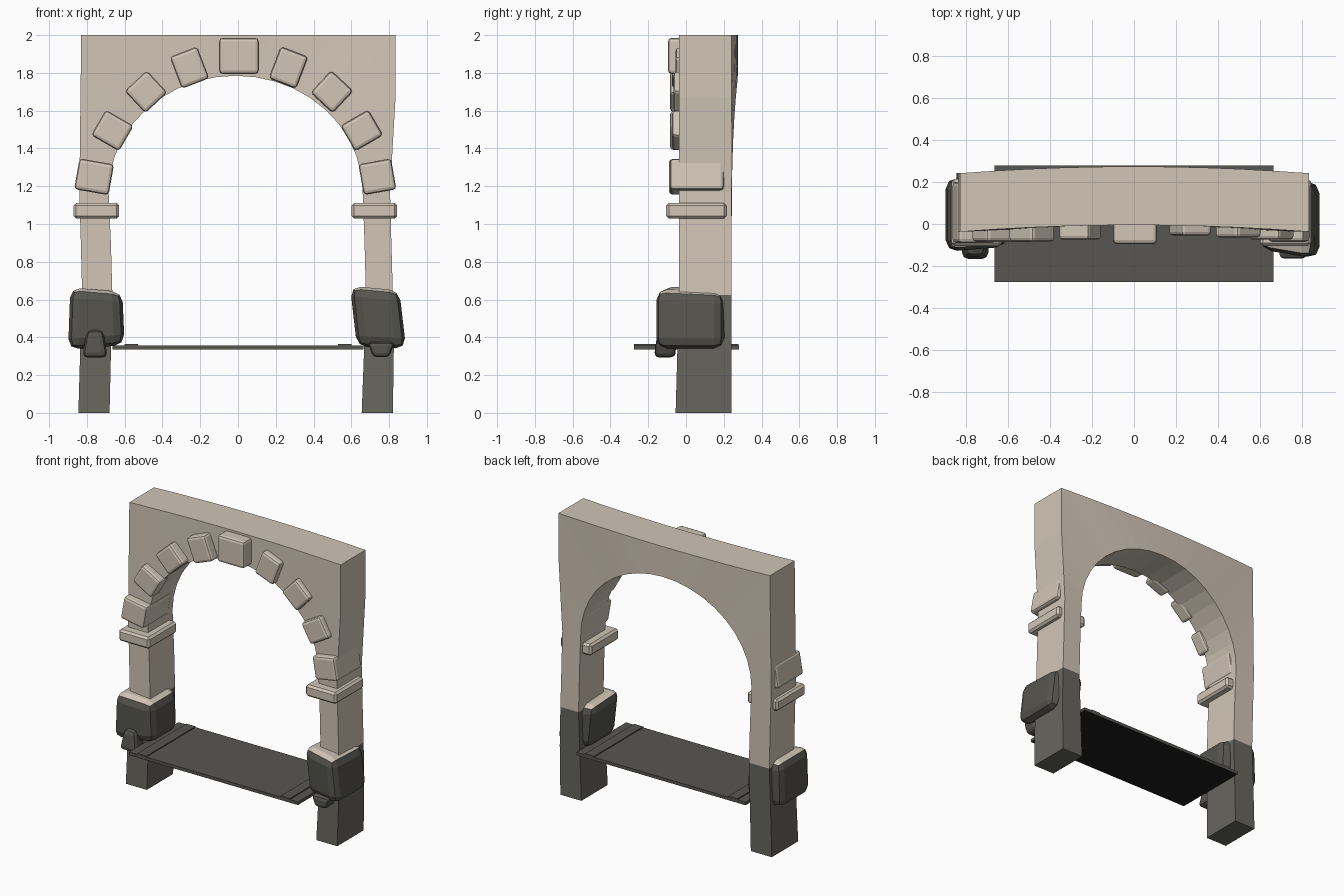
import bpy, bmesh, math
from mathutils import Matrix, Vector

if "Cube" in bpy.data.objects:
    bpy.data.objects.remove(bpy.data.objects["Cube"])


def material(name, rgb):
    m = bpy.data.materials.new(name)
    m.diffuse_color = (*rgb, 1)
    m.use_nodes = True
    m.node_tree.nodes["Principled BSDF"].inputs["Base Color"].default_value = m.diffuse_color
    return m


LIGHT = material("light sandstone", (0.64, 0.56, 0.47))
DARK = material("dark stone", (0.135, 0.132, 0.112))
BOULDER = material("boulder stone", (0.092, 0.09, 0.076))
FLOOR = material("floor stone", (0.098, 0.093, 0.082))
UNDER = material("floor underside", (0.012, 0.012, 0.012))


def finish(name, bm, mats, rule=None):
    bmesh.ops.recalc_face_normals(bm, faces=bm.faces)
    bm.normal_update()
    if rule:
        for f in bm.faces:
            f.material_index = rule(f)
    me = bpy.data.meshes.new(name)
    bm.to_mesh(me)
    bm.free()
    for m in mats:
        me.materials.append(m)
    ob = bpy.data.objects.new(name, me)
    bpy.context.collection.objects.link(ob)
    return ob


def block(name, centre, size, mats, bevel=0.0, turn=0.0, segments=2, shape=None, rule=None):
    """Bevelled box, turned about y; shape() may move its corners (given as -1..1 signs)."""
    bm = bmesh.new()
    bmesh.ops.create_cube(bm, size=2)
    rot = Matrix.Rotation(turn, 3, 'Y')
    for v in bm.verts:
        p = Vector([c * s / 2 for c, s in zip(v.co, size)])
        if shape:
            p += Vector(shape(*v.co))
        v.co = rot @ p + Vector(centre)
    if bevel:
        bmesh.ops.bevel(bm, geom=bm.edges[:], offset=bevel, segments=segments,
                        profile=0.5, affect='EDGES')
    return finish(name, bm, mats, rule)


# Arch wall: pairs of (inner, outer) points running right foot -> crown -> left foot
right = [((0.655, 0), (0.82, 0)), ((0.668, 0.35), (0.825, 0.35)),
         ((0.677, 0.625), (0.82, 0.625)), ((0.67, 0.9), (0.812, 0.9)),
         ((0.66, 1.17), (0.805, 1.17))]
left = [((-0.68, 0), (-0.845, 0)), ((-0.672, 0.35), (-0.835, 0.35)),
        ((-0.665, 0.625), (-0.825, 0.625)), ((-0.673, 0.9), (-0.832, 0.9)),
        ((-0.685, 1.17), (-0.84, 1.17))]
N = 20
crown = []
for i in range(1, N):
    a = math.pi * i / N
    inner = (-0.0125 + 0.6725 * math.cos(a), 1.17 + 0.615 * math.sin(a))
    q = N // 4
    if i <= q:
        t = i / q
        outer = (0.805 + 0.03 * min(1, t * 1.6), 1.17 + 0.83 * t)
    elif i < N - q:
        outer = (0.835 - 1.665 * (i - q) / (N - 2 * q), 2.0)
    else:
        t = (N - i) / q
        outer = (-0.84 + 0.01 * t, 1.17 + 0.83 * t)
    crown.append((inner, outer))
pairs = right + crown + left[::-1]


def bow(x, z):
    return 0.032 * max(0, 1 - (x / 0.83) ** 2) * min(1, max(0, (z - 1.15) / 0.6))


bm = bmesh.new()
rings = []
for (ix, iz), (ox, oz) in pairs:
    ring = []
    for x, z, back in ((ix, iz, 0), (ox, oz, 0), (ox, oz, 1), (ix, iz, 1)):
        y = 0.242 if back else -0.037 - 0.018 * max(0, 1 - z / 0.65)
        ring.append(bm.verts.new((x, y + bow(x, z), z)))
    rings.append(ring)
for a, b in zip(rings, rings[1:]):
    for k in range(4):
        n = (k + 1) % 4
        bm.faces.new((a[k], a[n], b[n], b[k]))
bm.faces.new(rings[0])
bm.faces.new(rings[-1])
finish("arch_wall", bm, [LIGHT, DARK], lambda f: int(f.calc_center_median().z < 0.62))

# Keystone and arch stones: x, z, width, height, turn in degrees, front y, back y
stones = [(0.005, 1.89, 0.21, 0.19, 0, -0.095, 0.05),
          (-0.257, 1.828, 0.155, 0.18, -21, -0.075, 0.02),
          (0.267, 1.828, 0.155, 0.18, 21, -0.055, 0.03),
          (-0.487, 1.7, 0.16, 0.16, -43, -0.085, 0.02),
          (0.497, 1.7, 0.16, 0.16, 43, -0.065, 0.02),
          (-0.665, 1.495, 0.155, 0.17, -60, -0.085, 0.02),
          (0.655, 1.495, 0.155, 0.17, 60, -0.075, 0.02),
          (-0.762, 1.25, 0.185, 0.165, 10, -0.09, 0.2),
          (0.738, 1.25, 0.175, 0.165, -10, -0.085, 0.2)]
for i, (x, z, w, h, deg, y0, y1) in enumerate(stones):
    block("keystone" if i == 0 else f"arch_stone_{i}", (x, (y0 + y1) / 2, z),
          (w, y1 - y0, h), [LIGHT], 0.018, math.radians(deg))

# Capital bands across each pillar
for side, x in (("left", -0.75), ("right", 0.722)):
    block(f"{side}_capital", (x, 0.055, 1.07), (0.242, 0.32, 0.082), [LIGHT], 0.014, segments=1)


# Boulders around the pillars, with pale tops
def top_pale(f):
    return int(f.normal.z > 0.8 and f.calc_center_median().z > 0.6)


block("left_boulder", (-0.75, 0.045, 0.5), (0.275, 0.33, 0.305), [BOULDER, LIGHT], 0.055,
      shape=lambda x, y, z: (0.012 * x * (1 - z) / 2, -0.012 * x * y,
                             -0.012 * x * z if z > 0 else 0.012 * x), rule=top_pale)
block("right_boulder", (0.742, 0.03, 0.5), (0.26, 0.345, 0.31), [BOULDER, LIGHT], 0.055,
      shape=lambda x, y, z: (-0.018 * z, -0.022 * x if y < 0 else 0,
                             -0.012 * x - 0.008 * y if z > 0 else -0.005 * x), rule=top_pale)

# Small stones beneath the boulders
block("left_small_stone", (-0.757, -0.105, 0.365), (0.11, 0.11, 0.145), [BOULDER], 0.028,
      shape=lambda x, y, z: (-0.012 * x * z, 0.01 * z, 0))
block("right_small_stone", (0.758, -0.11, 0.335), (0.115, 0.11, 0.08), [BOULDER], 0.022,
      shape=lambda x, y, z: (0.015 * x * z, 0, 0))

# Floor slab with two thin raised strips
block("floor_slab", (0, 0.002, 0.347), (1.33, 0.556, 0.022), [FLOOR, UNDER],
      rule=lambda f: int(f.normal.z < -0.5))
for side, x in (("left", -0.565), ("right", 0.565)):
    block(f"{side}_floor_strip", (x, 0.002, 0.361), (0.072, 0.554, 0.008), [FLOOR])
